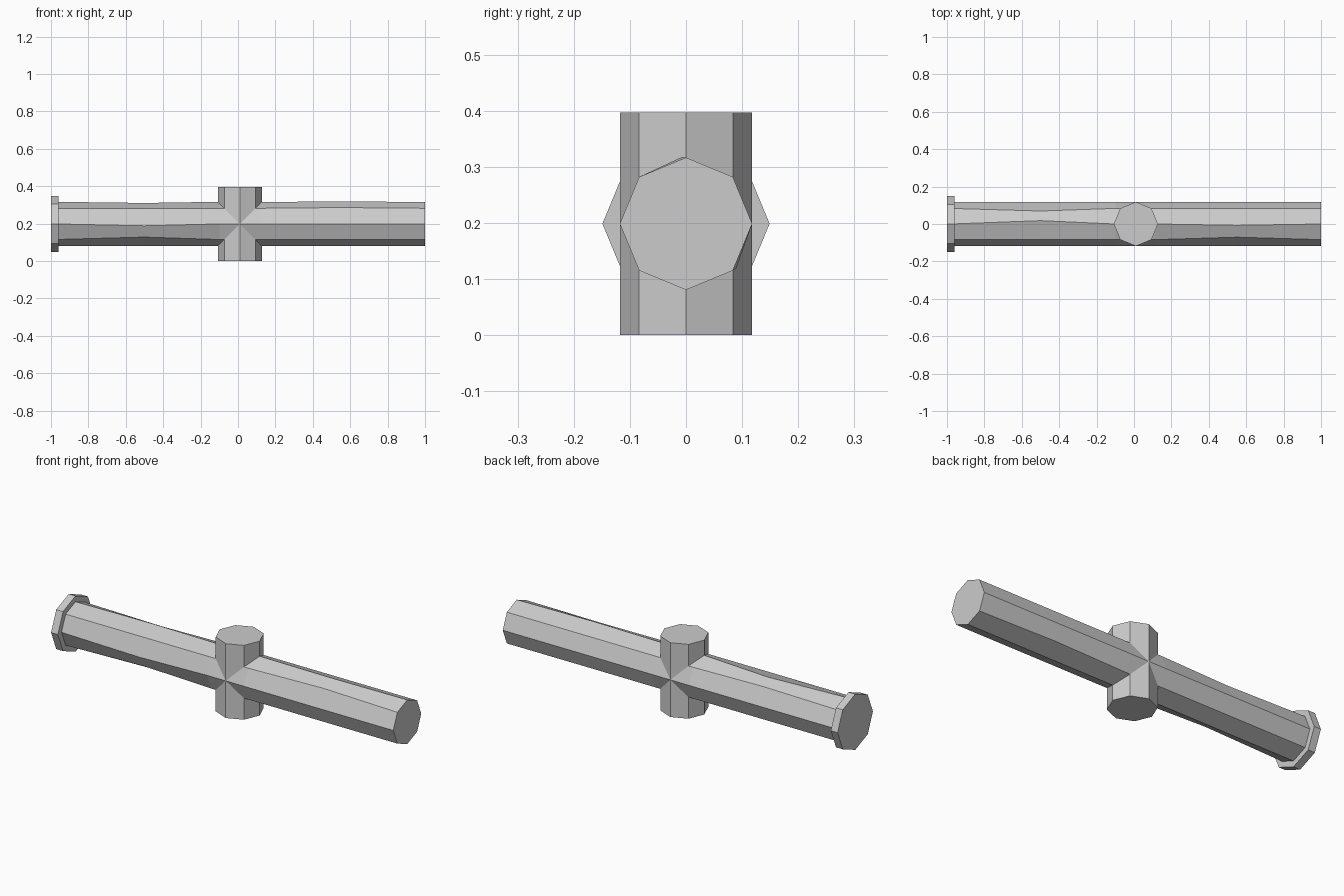
import bpy, bmesh
from math import cos, sin, pi

if "Cube" in bpy.data.objects:
    bpy.data.objects.remove(bpy.data.objects["Cube"])

SIDES, R, MID_Z, CROSS_X = 8, 0.118, 0.1985, 0.01


def prism(name, rings, place):
    """Skin octagonal rings: (position, radius, {corner: (du, dv)} dents)."""
    bm = bmesh.new()
    loops = []
    for pos, r, dents in rings:
        loop = []
        for i in range(SIDES):
            a = 2 * pi * i / SIDES
            du, dv = dents.get(i, (0, 0))
            loop.append(bm.verts.new(place(pos, r * cos(a) + du, r * sin(a) + dv)))
        loops.append(loop)
    for a, b in zip(loops, loops[1:]):
        for i in range(SIDES):
            j = (i + 1) % SIDES
            bm.faces.new((a[i], a[j], b[j], b[i]))
    bm.faces.new(loops[0])
    bm.faces.new(loops[-1])
    bmesh.ops.recalc_face_normals(bm, faces=bm.faces)
    me = bpy.data.meshes.new(name)
    bm.to_mesh(me)
    bm.free()
    ob = bpy.data.objects.new(name, me)
    bpy.context.collection.objects.link(ob)
    return ob


def along_x(p, u, v):
    return (p, u, MID_Z + v)


def along_z(p, u, v):
    return (CROSS_X + u, v, p)


# Long pipe, slightly dented halfway along each arm
left_dents = {1: (-0.014, 0), 2: (0.018, -0.006), 4: (0, -0.01), 5: (0, 0.013)}
right_dents = {2: (-0.007, 0.001), 3: (0.013, 0.004), 7: (0.006, 0.004)}
prism("long_pipe", [(-0.98, R, {}), (-0.5, R, left_dents), (-0.1, R, {}),
                    (0.12, R, {}), (0.55, R, right_dents), (1.0, R, {})], along_x)

# Short upright pipe crossing it
prism("cross_pipe", [(0, R, {}), (2 * MID_Z, R, {})], along_z)

# Collar on the left end
prism("end_flange", [(-1.0, 0.149, {}), (-0.96, 0.149, {})], along_x)
